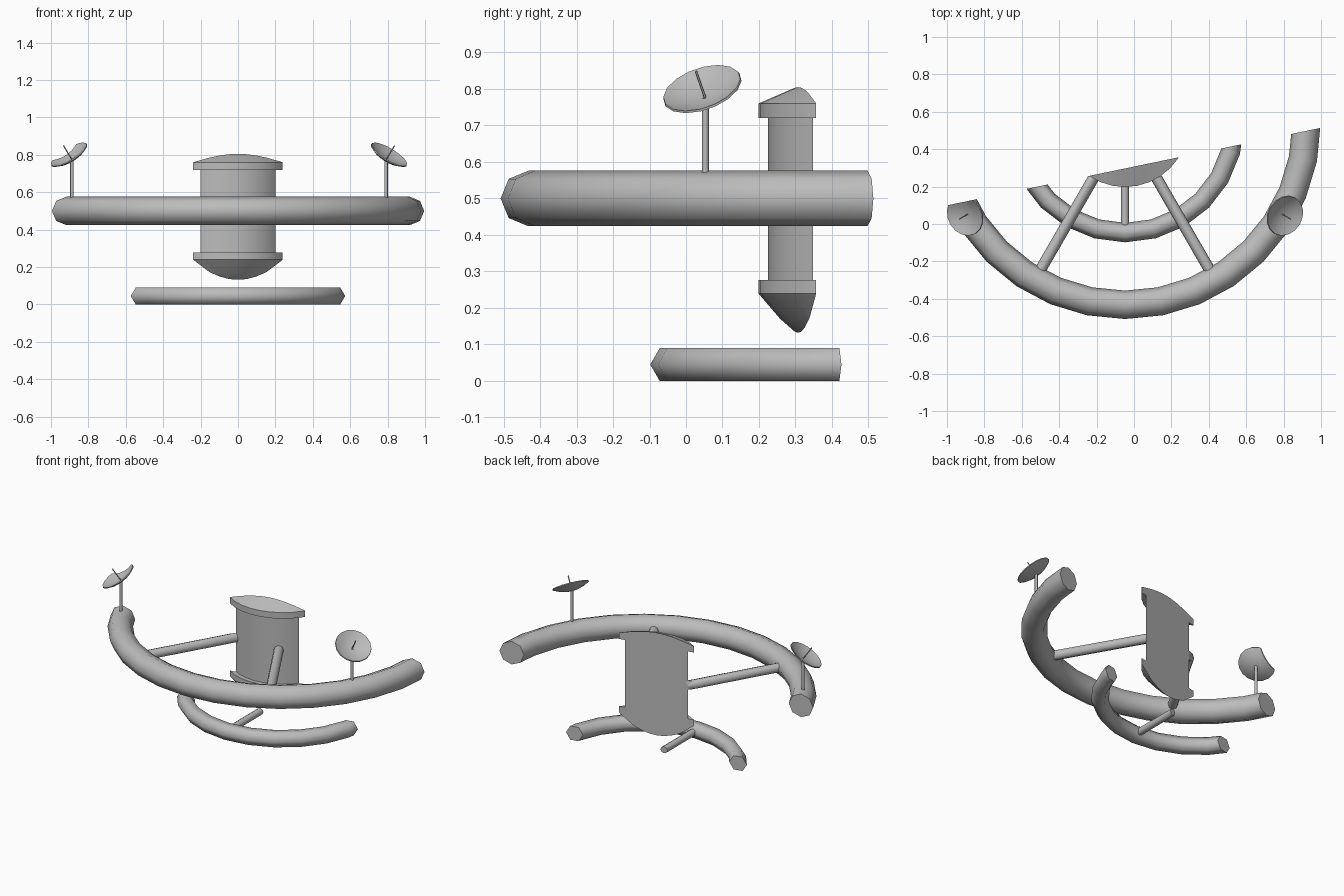
import bpy, bmesh, math
from mathutils import Vector

if "Cube" in bpy.data.objects:
    bpy.data.objects.remove(bpy.data.objects["Cube"])

# Station axis, and the slightly turned plane that cuts the model open
AXIS = Vector((-0.048, 0.538, 0))
CUT_POINT = Vector((0, 0.307, 0))
CUT_NORMAL = Vector((-0.203, 0.979, 0)).normalized()

grey = bpy.data.materials.new("light_grey")
grey.diffuse_color = (0.5, 0.5, 0.5, 1)
grey.use_nodes = True
grey.node_tree.nodes["Principled BSDF"].inputs["Base Color"].default_value = grey.diffuse_color


def finish(name, bm, angle):
    """Cut on the plane, cap the opening, shade and link."""
    bmesh.ops.remove_doubles(bm, verts=bm.verts[:], dist=1e-5)
    bmesh.ops.recalc_face_normals(bm, faces=bm.faces[:])
    geom = bm.verts[:] + bm.edges[:] + bm.faces[:]
    bmesh.ops.bisect_plane(bm, geom=geom, plane_co=CUT_POINT,
                           plane_no=CUT_NORMAL, clear_outer=True)
    rim = [e for e in bm.edges if e.is_boundary]
    if rim:
        bmesh.ops.holes_fill(bm, edges=rim, sides=0)
    bmesh.ops.recalc_face_normals(bm, faces=bm.faces[:])
    mesh = bpy.data.meshes.new(name)
    bm.to_mesh(mesh)
    bm.free()
    mesh.materials.append(grey)
    mesh.shade_smooth()
    mesh.set_sharp_from_angle(angle=math.radians(angle))
    obj = bpy.data.objects.new(name, mesh)
    bpy.context.collection.objects.link(obj)
    return obj


def lathe(name, profile, origin, direction, sides, angle=30, closed=False):
    """Spin (radius, height) points about a direction from an origin."""
    turn = Vector(direction).to_track_quat('Z', 'Y')
    bm = bmesh.new()
    rows = []
    for i in range(sides):
        a = 2 * math.pi * i / sides - math.pi / 2
        rows.append([bm.verts.new(origin + turn @ Vector(
            (r * math.cos(a), r * math.sin(a), h))) for r, h in profile])
    n = len(profile)
    for i in range(sides):
        p, q = rows[i], rows[(i + 1) % sides]
        for j in range(n if closed else n - 1):
            k = (j + 1) % n
            bm.faces.new((p[j], q[j], q[k], p[k]))
    return finish(name, bm, angle)


def ring(name, radius, tube, z, segments, sides):
    section = [(radius + tube * math.cos(2 * math.pi * j / sides),
                tube * math.sin(2 * math.pi * j / sides)) for j in range(sides)]
    return lathe(name, section, AXIS + Vector((0, 0, z)), (0, 0, 1),
                 segments, 62, closed=True)


def rod(name, start, end, radius, sides):
    length = (end - start).length
    profile = [(0, 0), (radius, 0), (radius, length), (0, length)]
    return lathe(name, profile, start, end - start, sides, 62)


def polar(degrees, radius, z):
    a = math.radians(degrees)
    return AXIS + Vector((radius * math.cos(a), radius * math.sin(a), z))


# Rings
ring("main_ring", 0.97, 0.076, 0.5, 32, 8)
ring("lower_ring", 0.584, 0.052, 0.045, 24, 6)

# Core with flanges and end caps
lathe("core", [(0, 0.05), (0.15, 0.07), (0.24, 0.135), (0.28, 0.17),
               (0.34, 0.24), (0.34, 0.277), (0.313, 0.277), (0.313, 0.72),
               (0.34, 0.72), (0.34, 0.76), (0, 0.907)],
      AXIS, (0, 0, 1), 32)

# Spokes
for i, deg in enumerate((-120, -60)):
    rod(f"main_spoke_{i + 1}", polar(deg, 0.26, 0.5), polar(deg, 0.93, 0.5), 0.03, 8)
rod("lower_spoke", polar(-90, 0.0, 0.045), polar(-90, 0.57, 0.045), 0.022, 8)

# Dishes on masts, leaning outward
bowl = [(0, 0), (0.04, 0.004), (0.08, 0.016), (0.112, 0.032),
        (0.110, 0.038), (0.08, 0.023), (0.04, 0.011), (0, 0.007)]
for side, deg in (("left", -150), ("right", -30)):
    foot, top = polar(deg, 0.97, 0.56), polar(deg, 0.97, 0.775)
    lean, a = math.radians(35), math.radians(deg)
    out = Vector((math.sin(lean) * math.cos(a), math.sin(lean) * math.sin(a),
                  math.cos(lean)))
    rod(f"{side}_mast", foot, top, 0.0095, 8)
    lathe(f"{side}_dish", bowl, top - out * 0.004, out, 16)
    rod(f"{side}_feed", top, top + out * 0.09, 0.0035, 6)
